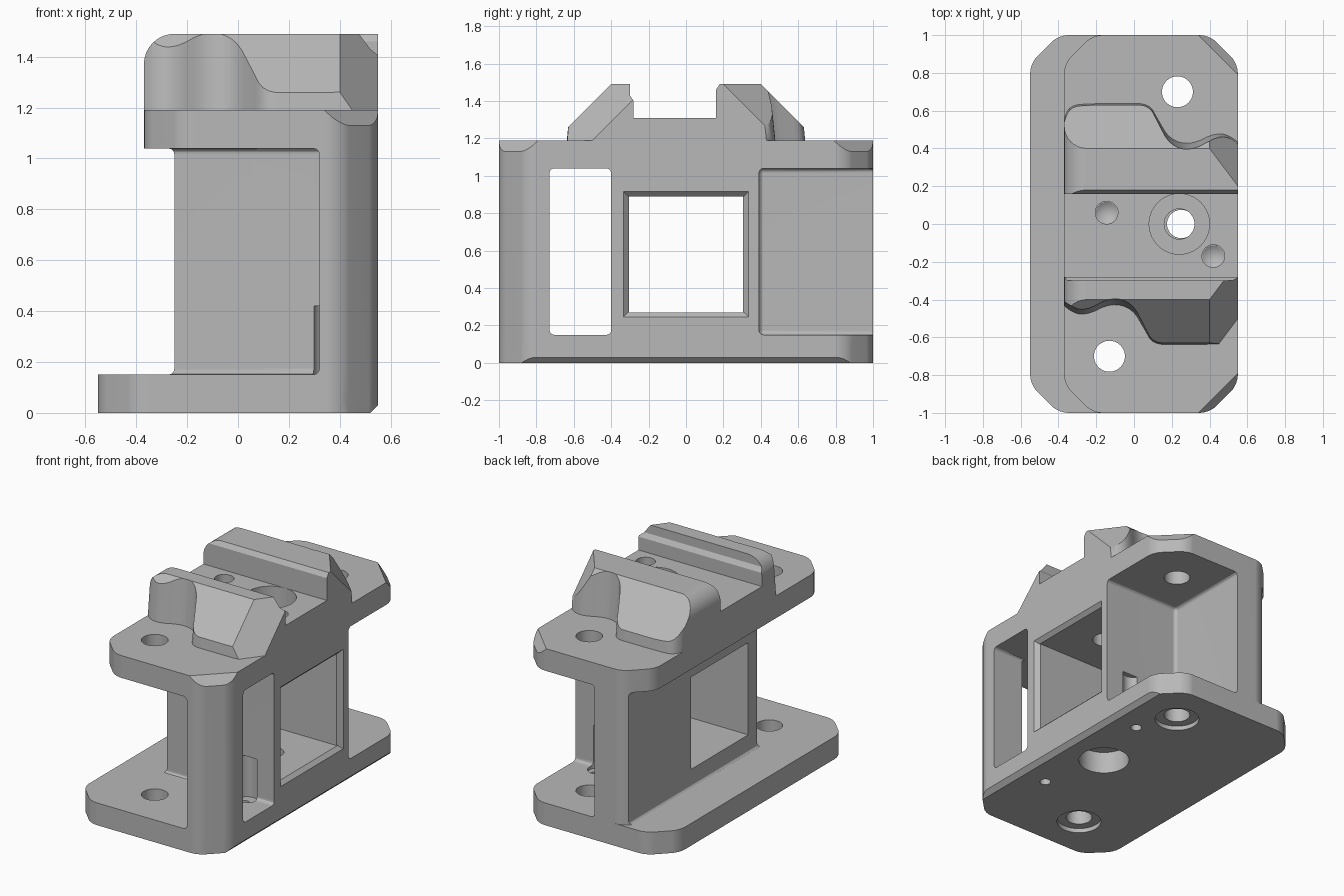
import bpy, bmesh, math
from mathutils import Matrix, Vector

if "Cube" in bpy.data.objects:
    bpy.data.objects.remove(bpy.data.objects["Cube"], do_unlink=True)

grey = bpy.data.materials.new("plain grey")
grey.use_nodes = True
grey.diffuse_color = (0.48, 0.48, 0.48, 1)
grey.node_tree.nodes["Principled BSDF"].inputs["Base Color"].default_value = (0.48, 0.48, 0.48, 1)


def make(name, bm):
    bmesh.ops.recalc_face_normals(bm, faces=bm.faces)
    mesh = bpy.data.meshes.new(name)
    bm.to_mesh(mesh)
    bm.free()
    mesh.materials.append(grey)
    ob = bpy.data.objects.new(name, mesh)
    bpy.context.collection.objects.link(ob)
    return ob


def prism(pts, axis, lo, hi):
    """Closed profile extruded along one axis."""
    place = {"x": lambda a, b, h: (h, a, b), "y": lambda a, b, h: (a, h, b),
             "z": lambda a, b, h: (a, b, h)}[axis]
    bm = bmesh.new()
    ends = [[bm.verts.new(place(a, b, h)) for a, b in pts] for h in (lo, hi)]
    for ring in ends:
        bm.faces.new(ring)
    for i in range(len(pts)):
        j = (i + 1) % len(pts)
        bm.faces.new((ends[0][i], ends[0][j], ends[1][j], ends[1][i]))
    bmesh.ops.recalc_face_normals(bm, faces=bm.faces)
    return bm


def slice_off(bm, point, normal):
    """Remove everything beyond a plane and close the cut."""
    geom = bm.verts[:] + bm.edges[:] + bm.faces[:]
    bmesh.ops.bisect_plane(bm, geom=geom, plane_co=point, plane_no=Vector(normal).normalized(),
                           clear_outer=True)
    bmesh.ops.holes_fill(bm, edges=[e for e in bm.edges if e.is_boundary], sides=0)


def combine(target, other, operation):
    mod = target.modifiers.new("join", "BOOLEAN")
    mod.operation, mod.solver, mod.object = operation, "EXACT", other
    bpy.context.view_layer.objects.active = target
    bpy.ops.object.modifier_apply(modifier=mod.name)
    bpy.data.objects.remove(other, do_unlink=True)


def cut_box(target, x, y, z, radius=0.0):
    bm = prism([(x[0], y[0]), (x[1], y[0]), (x[1], y[1]), (x[0], y[1])], "z", *z)
    if radius:
        bmesh.ops.bevel(bm, geom=bm.edges[:], offset=radius, segments=3, profile=0.5,
                        affect="EDGES")
    combine(target, make("box_cutter", bm), "DIFFERENCE")


def cut_round(target, x, y, lo, hi, r_lo, r_hi=None):
    bm = bmesh.new()
    bmesh.ops.create_cone(bm, cap_ends=True, segments=40, radius1=r_lo,
                          radius2=r_lo if r_hi is None else r_hi, depth=hi - lo,
                          matrix=Matrix.Translation((x, y, (lo + hi) / 2)))
    combine(target, make("hole_cutter", bm), "DIFFERENCE")


def plate(x0, z0, z1):
    """Slab with chamfered, softened upright corners."""
    bm = prism([(x0, -1), (0.55, -1), (0.55, 1), (x0, 1)], "z", z0, z1)
    for offset, segments in ((0.15, 1), (0.05, 4)):
        upright = [e for e in bm.edges if abs(e.verts[0].co.z - e.verts[1].co.z) > 0.01]
        bmesh.ops.bevel(bm, geom=upright, offset=offset, segments=segments, profile=0.5,
                        affect="EDGES")
    return bm


def soften(pts, rounds=2):
    for _ in range(rounds):
        new = [pts[0]]
        for (a, b), (c, d) in zip(pts, pts[1:]):
            new += [(a * .75 + c * .25, b * .75 + d * .25), (a * .25 + c * .75, b * .25 + d * .75)]
        pts = new + [pts[-1]]
    return pts


# Base plate with its lower edge chamfered
bm = plate(-0.55, 0, 0.15)
slice_off(bm, (0.52, 0, 0), (1, 0, -1))
body = make("bracket_body", bm)

# Upper block with clipped corners
bm = plate(-0.37, 0.06, 1.19)
for side in (-1, 1):
    slice_off(bm, (0.34, side, 1.19), (1, side, 1))
combine(body, make("upper_block", bm), "UNION")

# Saddle with two ridges and a slot between them
profile = [(-0.79, 1.1), (-0.4, 1.49), (-0.3, 1.49), (-0.3, 1.43), (-0.28, 1.4), (-0.28, 1.31),
           (0.16, 1.31), (0.16, 1.46), (0.18, 1.49), (0.4, 1.49), (0.79, 1.1)]
bm = prism(profile, "x", -0.37, 0.55)
for side in (-1, 1):
    slice_off(bm, (0.55, side * 0.5, 1.19), (0.2, side * 0.15, 0.15))
saddle = make("saddle", bm)

# Wavy ridge outline that clears the bolt holes, with a little draft
wave = soften([(0.6, 0.44), (0.53, 0.53), (0.44, 0.56), (0.3, 0.49), (0.19, 0.52), (0.13, 0.62),
               (0.08, 0.71), (-0.04, 0.71), (-0.24, 0.71), (-0.34, 0.7), (-0.375, 0.62),
               (-0.4, 0.5)])
bm = prism(wave + [(0.18 - x, -y) for x, y in wave], "z", 1.0, 1.6)
for v in bm.verts:
    v.co.y -= math.copysign(0.28 * (v.co.z - 1.19), v.co.y)
combine(saddle, make("ridge_outline", bm), "INTERSECT")

# Rounded upper edge on the ridge ends
arc = [(-0.25 - 0.12 * math.cos(i * math.pi / 16), 1.37 + 0.12 * math.sin(i * math.pi / 16))
       for i in range(9)]
bm = prism([(-0.5, 1.37)] + arc + [(-0.25, 1.6), (-0.5, 1.6)], "y", -1, 1)
combine(saddle, make("edge_cutter", bm), "DIFFERENCE")
combine(body, saddle, "UNION")

# Side recess, two end pockets, and the tall slot beside the front column
level = (0.15, 1.04)
cut_box(body, (-1, -0.25), (-1.3, 1.3), level, 0.025)
cut_box(body, (-1, 0.32), (-1.3, -0.4), level, 0.025)
cut_box(body, (-0.02, 1), (0.39, 1.3), level, 0.025)
cut_box(body, (0, 1), (-0.73, -0.4), level, 0.025)

# Central window with a flared rim
cut_box(body, (-1, 1), (-0.305, 0.305), (0.27, 0.89))
bm = bmesh.new()
bmesh.ops.create_cone(bm, cap_ends=True, segments=4, radius1=0.28 * math.sqrt(2),
                      radius2=0.365 * math.sqrt(2), depth=0.085)
bmesh.ops.rotate(bm, verts=bm.verts, matrix=Matrix.Rotation(math.pi / 4, 3, "Z"))
bmesh.ops.rotate(bm, verts=bm.verts, matrix=Matrix.Rotation(math.pi / 2, 3, "Y"))
bmesh.ops.translate(bm, verts=bm.verts, vec=(0.5375, 0, 0.58))
combine(body, make("rim_cutter", bm), "DIFFERENCE")

# Bolt holes through both plates, recessed underneath
for x, y in ((-0.13, -0.7), (0.23, 0.7)):
    cut_round(body, x, y, -0.1, 1.3, 0.082)
    cut_round(body, x, y, -0.1, 0.03, 0.14)

# Stepped centre holes in the saddle and the base
cut_round(body, 0.24, 0, 1.15, 1.4, 0.16)
cut_round(body, 0.24, 0, 0.8, 1.2, 0.08)
cut_round(body, 0.25, 0, -0.1, 0.15, 0.16)
cut_round(body, 0.25, 0, 0.1, 0.4, 0.075)

# Small base holes with clearance notches above
for side in (-1, 1):
    cut_round(body, 0.36, side * 0.45, -0.1, 0.3, 0.035)
    cut_round(body, 0.36, side * 0.42, 0.13, 0.42, 0.065)

# Pin dimples in the saddle floor
for x, y in ((-0.145, 0.06), (0.42, -0.17)):
    cut_round(body, x, y, 1.25, 1.35, 0.06)
    cut_round(body, x, y, 1.21, 1.252, 0.0, 0.06)

# Smooth curves, sharp corners
bpy.ops.object.select_all(action="DESELECT")
body.select_set(True)
bpy.context.view_layer.objects.active = body
bpy.ops.object.shade_smooth_by_angle(angle=math.radians(30))
weighted = body.modifiers.new("even_shading", "WEIGHTED_NORMAL")
weighted.keep_sharp = True
